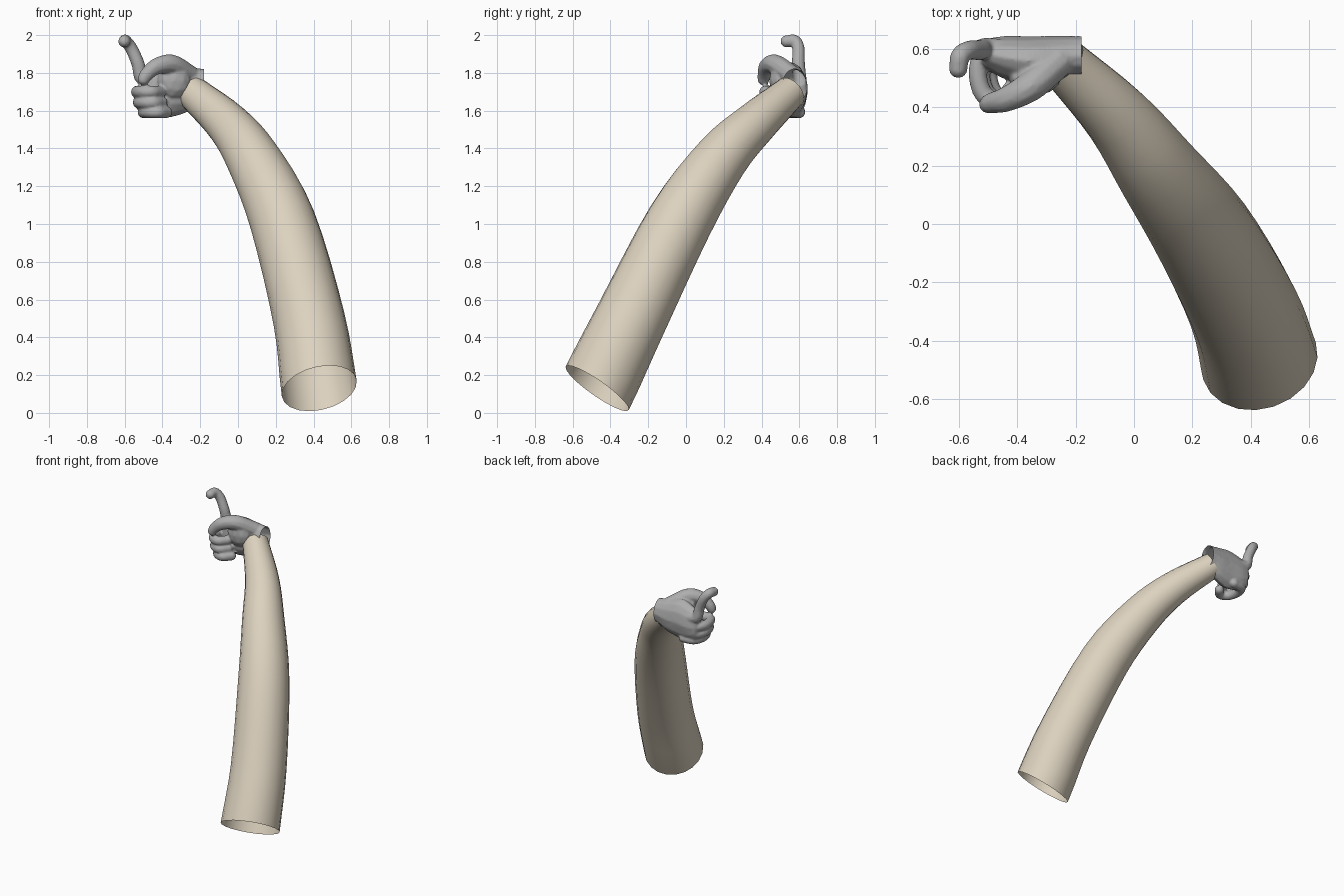
import bpy, bmesh, math
from mathutils import Vector, Matrix

if "Cube" in bpy.data.objects:
    bpy.data.objects.remove(bpy.data.objects["Cube"], do_unlink=True)


def make_material(name, color):
    mat = bpy.data.materials.new(name)
    mat.use_nodes = True
    mat.diffuse_color = color
    mat.node_tree.nodes["Principled BSDF"].inputs["Base Color"].default_value = color
    return mat


def make_object(name, bm, mat):
    mesh = bpy.data.meshes.new(name)
    bm.to_mesh(mesh)
    bm.free()
    mesh.materials.append(mat)
    for p in mesh.polygons:
        p.use_smooth = True
    obj = bpy.data.objects.new(name, mesh)
    bpy.context.collection.objects.link(obj)
    return obj


def smooth_path(points, steps):
    """Catmull-Rom samples through points that hold position and radii."""
    pts = [Vector(p) for p in points]
    pts = [2 * pts[0] - pts[1]] + pts + [2 * pts[-1] - pts[-2]]
    out = []
    for a, b, c, d in zip(pts, pts[1:], pts[2:], pts[3:]):
        for i in range(steps):
            t = i / steps
            out.append(0.5 * (2 * b + (c - a) * t + (2 * a - 5 * b + 4 * c - d) * t * t
                              + (3 * b - a - 3 * c + d) * t ** 3))
    return out + [pts[-2]]


def add_blob(bm, center, radii):
    m = Matrix.Translation(center) @ Matrix.Diagonal((*radii, 1))
    bmesh.ops.create_icosphere(bm, subdivisions=2, radius=1, matrix=m)


def add_digit(bm, points):
    for p in smooth_path(points, 7):
        add_blob(bm, p[:3], (p[3],) * 3)


cream = make_material("cream cloth", (0.72, 0.645, 0.52, 1))
grey = make_material("grey glove", (0.42, 0.42, 0.42, 1))

# Sleeve: open tapering tube along a curved path
path = smooth_path([(0.43, -0.47, 0.13, 0.203), (0.375, -0.29, 0.5, 0.19),
                    (0.235, -0.03, 1.02, 0.174), (0.08, 0.185, 1.345, 0.144),
                    (-0.055, 0.365, 1.53, 0.117), (-0.245, 0.555, 1.7, 0.088)], 4)
bm = bmesh.new()
rings = []
SIDES = 20
for i, p in enumerate(path):
    ahead, behind = path[min(i + 1, len(path) - 1)], path[max(i - 1, 0)]
    axis = (ahead - behind).to_3d() if i else Vector((-0.2, 0.56, 0.8))
    turn = Vector((0, 0, 1)).rotation_difference(axis.normalized())
    ring = []
    for k in range(SIDES):
        a = math.tau * k / SIDES
        offset = turn @ Vector((math.cos(a), math.sin(a), 0))
        ring.append(bm.verts.new(p.to_3d() + offset * p[3]))
    rings.append(ring)
for low, high in zip(rings, rings[1:]):
    for k in range(SIDES):
        n = (k + 1) % SIDES
        bm.faces.new((low[k], low[n], high[n], high[k]))
make_object("sleeve", bm, cream)

# Palm: flattened blobs from wrist to knuckles (position, then depth and height)
bm = bmesh.new()
for p in smooth_path([(-0.12, 0.578, 1.735, 0.068, 0.09), (-0.2, 0.575, 1.73, 0.07, 0.095),
                      (-0.27, 0.57, 1.715, 0.076, 0.125), (-0.36, 0.56, 1.71, 0.085, 0.148),
                      (-0.44, 0.57, 1.7, 0.075, 0.135), (-0.49, 0.58, 1.7, 0.058, 0.115)], 6):
    add_blob(bm, p[:3], (0.04, p[3], p[4]))

# Thumb arching over the fist
add_digit(bm, [(-0.26, 0.555, 1.79, 0.055), (-0.35, 0.475, 1.845, 0.053),
               (-0.43, 0.43, 1.835, 0.045), (-0.485, 0.415, 1.79, 0.037),
               (-0.5, 0.41, 1.765, 0.032)])
# Heel of the thumb
add_blob(bm, (-0.34, 0.5, 1.76), (0.09, 0.06, 0.1))

# Raised index finger with its tip bent forward
add_digit(bm, [(-0.45, 0.595, 1.755, 0.04), (-0.51, 0.6, 1.775, 0.038),
               (-0.53, 0.595, 1.85, 0.036), (-0.565, 0.595, 1.93, 0.034),
               (-0.595, 0.575, 1.968, 0.034), (-0.602, 0.532, 1.967, 0.033)])

# Three curled fingers
for z, shift in ((1.7, 0.015), (1.643, 0.025), (1.592, 0.05)):
    add_digit(bm, [(x + shift, y, z, 0.033) for x, y in
                   ((-0.45, 0.6), (-0.525, 0.585), (-0.55, 0.52),
                    (-0.53, 0.445), (-0.475, 0.42), (-0.43, 0.465))])

# Fuse the hand into one skin
hand = make_object("hand", bm, grey)
remesh = hand.modifiers.new("fuse", 'REMESH')
remesh.mode = 'VOXEL'
remesh.voxel_size = 0.007
remesh.use_smooth_shade = True
smooth = hand.modifiers.new("soften", 'SMOOTH')
smooth.factor = 0.5
smooth.iterations = 4
bpy.context.view_layer.update()
fused = hand.evaluated_get(bpy.context.evaluated_depsgraph_get())
bm = bmesh.new()
bm.from_mesh(fused.to_mesh())
fused.to_mesh_clear()

# Open the wrist with a straight cut
bmesh.ops.bisect_plane(bm, geom=bm.verts[:] + bm.edges[:] + bm.faces[:],
                       plane_co=(-0.18, 0, 0), plane_no=(1, 0, 0), clear_outer=True)
hand.modifiers.clear()
bm.to_mesh(hand.data)
bm.free()
for p in hand.data.polygons:
    p.use_smooth = True
    p.material_index = 0
